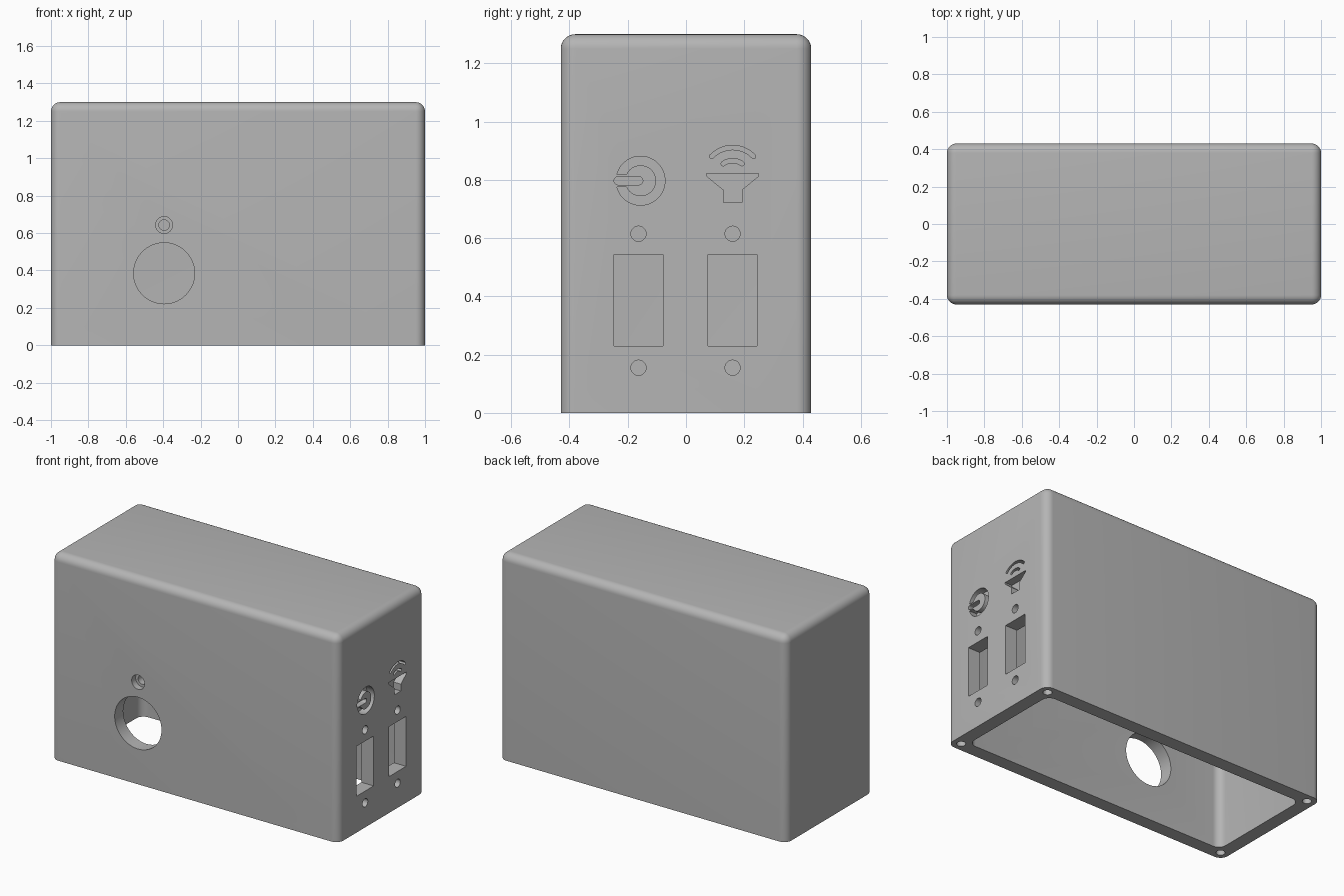
import bpy, bmesh
from math import sin, cos, pi, radians, asin
from mathutils import Vector

if "Cube" in bpy.data.objects:
    bpy.data.objects.remove(bpy.data.objects["Cube"])

HX, HY, H = 1.0, 0.43, 1.30      # half length, half depth, height
WALL, ROUND = 0.085, 0.05        # wall thickness, edge radius

grey = bpy.data.materials.new("plain grey")
grey.diffuse_color = (0.46, 0.46, 0.46, 1)
grey.use_nodes = True
grey.node_tree.nodes["Principled BSDF"].inputs["Base Color"].default_value = grey.diffuse_color


def to_object(name, bm):
    bmesh.ops.recalc_face_normals(bm, faces=bm.faces)
    me = bpy.data.meshes.new(name)
    bm.to_mesh(me)
    bm.free()
    me.materials.append(grey)
    ob = bpy.data.objects.new(name, me)
    bpy.context.collection.objects.link(ob)
    return ob


def rounded_box(name, hx, hy, z0, z1):
    """Box with every edge rounded except those around the bottom."""
    bm = bmesh.new()
    bmesh.ops.create_cube(bm, size=2)
    for v in bm.verts:
        v.co = (v.co.x * hx, v.co.y * hy, z1 if v.co.z > 0 else z0)
    edges = [e for e in bm.edges if max(v.co.z for v in e.verts) > z0 + 0.01]
    bmesh.ops.bevel(bm, geom=edges, offset=ROUND, segments=8, profile=0.5, affect='EDGES')
    return to_object(name, bm)


def prism(name, outline, axis, start, end):
    """Extrude a 2D outline along an axis; the outline uses the other two axes."""
    place = {'x': lambda p, d: (d, p[0], p[1]),
             'y': lambda p, d: (p[0], d, p[1]),
             'z': lambda p, d: (p[0], p[1], d)}[axis]
    bm = bmesh.new()
    face = bm.faces.new([bm.verts.new(place(p, start)) for p in outline])
    ext = bmesh.ops.extrude_face_region(bm, geom=[face])
    shift = Vector(place((0, 0), end - start))
    bmesh.ops.translate(bm, vec=shift,
                        verts=[g for g in ext['geom'] if isinstance(g, bmesh.types.BMVert)])
    return to_object(name, bm)


def arc(u, v, r, a0, a1, n):
    return [(u + r * cos(a0 + (a1 - a0) * i / n), v + r * sin(a0 + (a1 - a0) * i / n))
            for i in range(n + 1)]


def circle(u, v, r, n=40):
    return arc(u, v, r, 0, 2 * pi, n)[:-1]


def band(u, v, r, half, a0, a1, n=32):
    """Curved strip with rounded ends."""
    end0 = (u + r * cos(a0), v + r * sin(a0))
    end1 = (u + r * cos(a1), v + r * sin(a1))
    return (arc(u, v, r + half, a0, a1, n) + arc(*end1, half, a1, a1 + pi, 8)[1:-1]
            + arc(u, v, r - half, a1, a0, n) + arc(*end0, half, a0 + pi, a0 + 2 * pi, 8)[1:-1])


# Hollow shell, open underneath
case = rounded_box("case", HX, HY, 0, H)
cutters = [rounded_box("cavity", HX - WALL, HY - WALL, -0.2, H - WALL)]

# Cable opening and stepped hole in the front wall
y_in = -HY + WALL + 0.04
cutters += [prism("cable_hole", circle(-0.395, 0.385, 0.163, 72), 'y', -0.6, y_in),
            prism("step_hole", circle(-0.395, 0.643, 0.045), 'y', -0.6, -HY + 0.04),
            prism("pin_hole", circle(-0.395, 0.643, 0.028), 'y', -0.6, y_in)]

# Two socket windows with fixing holes in the right wall
x_in = HX - WALL - 0.04
for y in (-0.163, 0.16):
    w, z0, z1 = 0.084, 0.229, 0.543
    window = [(y - w, z0), (y + w, z0), (y + w, z1), (y - w, z1)]
    cutters.append(prism("socket_window", window, 'x', x_in, 1.2))
    for z in (0.155, 0.615):
        cutters.append(prism("fixing_hole", circle(y, z, 0.026), 'x', x_in, 1.2))

# Engraved power symbol: open ring and bar
floor = HX - 0.05
py, pz = -0.156, 0.797
ro, ri, gap = 0.084, 0.053, 0.0215
ao, ai = pi - asin(gap / ro), pi - asin(gap / ri)
ring = arc(py, pz, ro, -ao, ao, 56) + arc(py, pz, ri, ai, -ai, 56)
bar = (arc(-0.162, pz, 0.014, -pi / 2, pi / 2, 10)
       + arc(-0.233, pz, 0.014, pi / 2, 3 * pi / 2, 10))
cutters += [prism("power_ring", ring, 'x', floor, 1.2),
            prism("power_bar", bar, 'x', floor, 1.2)]

# Engraved speaker symbol: funnel and two sound arcs
half = [(0.032, 0.723), (0.032, 0.766), (0.088, 0.812), (0.089, 0.822)]
sy = 0.16
funnel = [(sy + a, z) for a, z in half] + [(sy - a, z) for a, z in reversed(half)]
cutters.append(prism("speaker_funnel", funnel, 'x', floor, 1.2))
for r, spread in ((0.055, 36), (0.1, 46)):
    s = radians(spread)
    cutters.append(prism("sound_arc", band(sy, 0.811, r, 0.0075, pi / 2 - s, pi / 2 + s),
                         'x', floor, 1.2))

# Screw holes in the four corners of the bottom rim
for sx in (-1, 1):
    for s in (-1, 1):
        cutters.append(prism("screw_hole", circle(sx * (HX - 0.055), s * (HY - 0.055), 0.026, 24),
                             'z', -0.1, 0.3))

# Cut everything out of the case
bpy.context.view_layer.objects.active = case
for cutter in cutters:
    mod = case.modifiers.new("cut", 'BOOLEAN')
    mod.operation, mod.solver, mod.object = 'DIFFERENCE', 'EXACT', cutter
    bpy.ops.object.modifier_apply(modifier=mod.name)
    bpy.data.objects.remove(cutter)

bpy.ops.object.select_all(action='DESELECT')
case.select_set(True)
bpy.ops.object.shade_smooth_by_angle(angle=radians(30))
